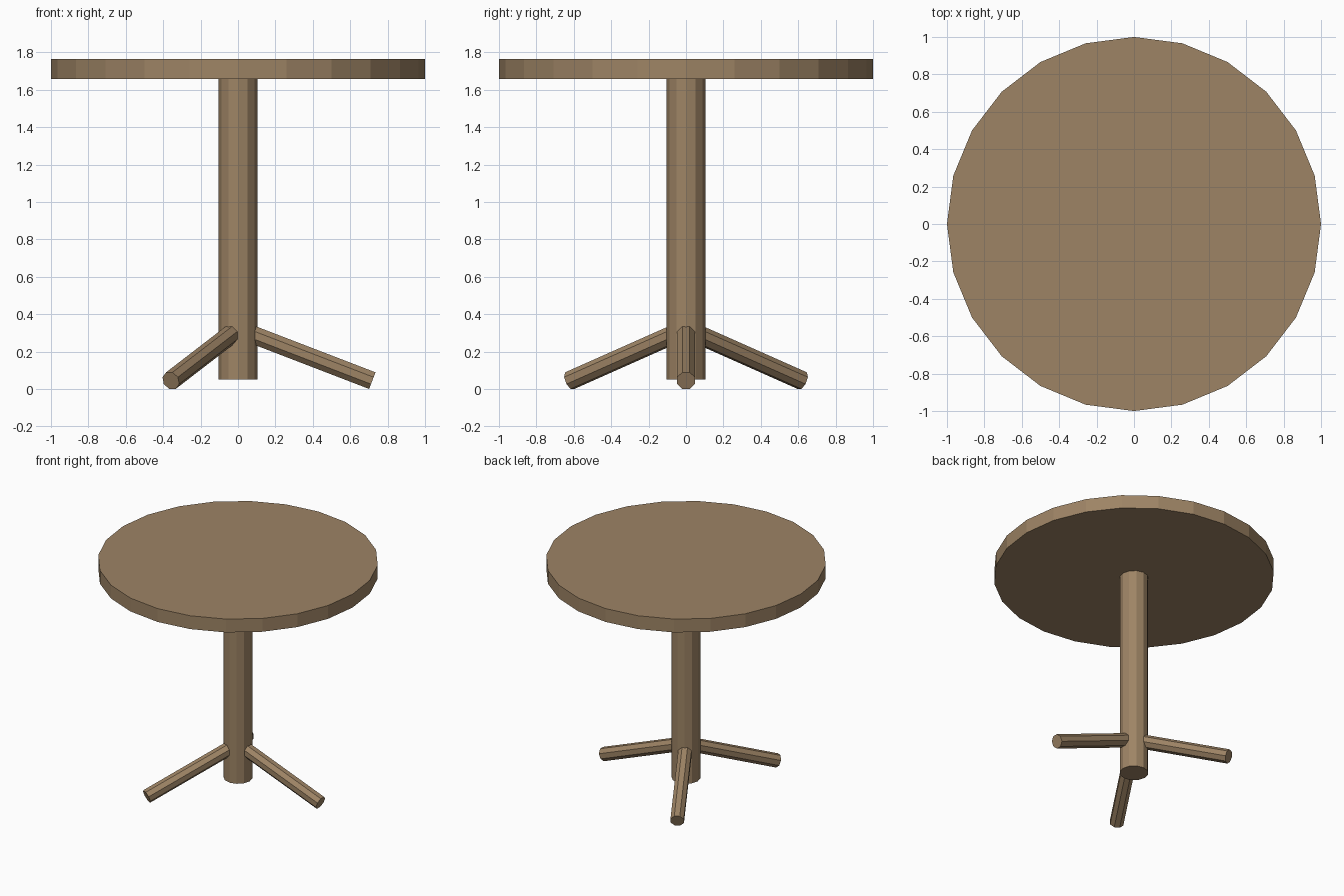
import bpy
import math
from mathutils import Matrix, Vector

if "Cube" in bpy.data.objects:
    bpy.data.objects.remove(bpy.data.objects["Cube"])

wood = bpy.data.materials.new("warm_brown_wood")
wood.diffuse_color = (0.34, 0.23, 0.13, 1.0)
wood.use_nodes = True
wood.node_tree.nodes["Principled BSDF"].inputs["Base Color"].default_value = wood.diffuse_color


def cylinder(name, sides, radius, depth, matrix):
    """Flat-shaded, capped cylinder along local z."""
    bpy.ops.mesh.primitive_cylinder_add(vertices=sides, radius=radius, depth=depth)
    obj = bpy.context.object
    obj.name = name
    obj.data.transform(matrix)
    obj.data.materials.append(wood)
    return obj


# Round table top and central post
cylinder("table_top", 24, 1.0, 0.105, Matrix.Translation((0, 0, 1.7105)))
cylinder("post", 12, 0.103, 1.608, Matrix.Translation((0, 0, 0.854)))

# Three splayed octagonal legs, flat side up
start = Vector((0.02, 0, 0.313))
end = Vector((0.718, 0, 0.0445))
axis = end - start
tilt = math.atan2(axis.x, axis.z)
lay = (Matrix.Translation((start + end) / 2)
       @ Matrix.Rotation(tilt, 4, 'Y')
       @ Matrix.Rotation(math.pi / 8, 4, 'Z'))
for i in range(3):
    turn = Matrix.Rotation(math.radians(120 * i), 4, 'Z')
    cylinder(f"leg_{i + 1}", 8, 0.0515, axis.length, turn @ lay)
